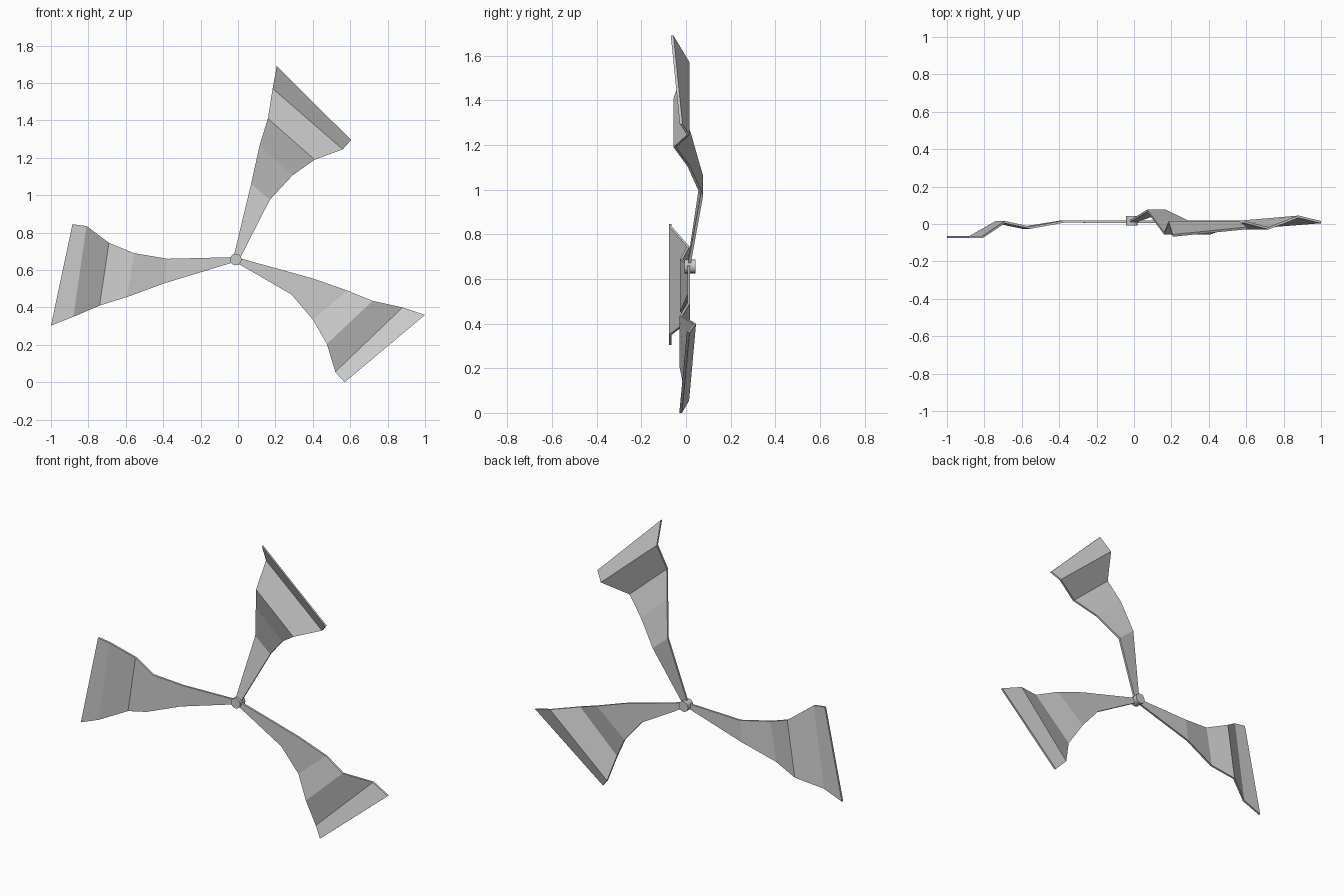
import bpy, bmesh, math

HALF = 0.006  # half of the sheet thickness
HUB = (-0.012, 0.656)

# Each station across a blade: (x, y, z) of one edge, then of the other edge
upper = [
    ((-0.025, 0.012, 0.665), (0.004, 0.012, 0.650)),
    ((0.07, 0.071, 1.06), (0.17, 0.071, 0.975)),
    ((0.115, 0.012, 1.265), (0.29, 0.012, 1.105)),
    ((0.16, -0.05, 1.41), (0.41, -0.05, 1.19)),
    ((0.185, 0.01, 1.57), (0.56, 0.01, 1.245)),
    ((0.207, -0.062, 1.69), (0.605, -0.022, 1.295)),
]
left = [
    ((-0.012, 0.012, 0.669), (-0.012, 0.012, 0.645)),
    ((-0.375, 0.013, 0.66), (-0.39, 0.013, 0.53)),
    ((-0.555, -0.02, 0.69), (-0.595, -0.02, 0.455)),
    ((-0.69, 0.01, 0.745), (-0.74, 0.01, 0.41)),
    ((-0.81, -0.07, 0.835), (-0.88, -0.07, 0.35)),
    ((-0.885, -0.07, 0.845), (-1.0, -0.07, 0.303)),
]
lower = [
    ((-0.005, 0.012, 0.667), (-0.018, 0.012, 0.645)),
    ((0.40, 0.012, 0.555), (0.285, 0.012, 0.47)),
    ((0.585, 0.012, 0.49), (0.40, 0.012, 0.335)),
    ((0.72, -0.023, 0.435), (0.475, -0.023, 0.205)),
    ((0.88, 0.039, 0.40), (0.52, 0.008, 0.055)),
    ((1.0, 0.01, 0.36), (0.57, -0.024, 0.0)),
]


def make_object(name, bm):
    bmesh.ops.recalc_face_normals(bm, faces=bm.faces)
    mesh = bpy.data.meshes.new(name)
    bm.to_mesh(mesh)
    bm.free()
    obj = bpy.data.objects.new(name, mesh)
    bpy.context.collection.objects.link(obj)
    return obj


def blade(name, stations):
    """Folded sheet: loft a thin four-sided section through the stations."""
    bm = bmesh.new()
    rings = []
    for a, b in stations:
        corners = [(a, -HALF), (b, -HALF), (b, HALF), (a, HALF)]
        rings.append([bm.verts.new((p[0], p[1] + d, p[2])) for p, d in corners])
    for r, s in zip(rings, rings[1:]):
        for i in range(4):
            j = (i + 1) % 4
            bm.faces.new((r[i], r[j], s[j], s[i]))
    bm.faces.new(rings[0])
    bm.faces.new(rings[-1])
    return make_object(name, bm)


# Three folded blades
for name, stations in (("upper_blade", upper), ("left_blade", left), ("lower_blade", lower)):
    blade(name, stations)

# Central hub pin, axis along y
bpy.ops.mesh.primitive_cylinder_add(vertices=16, radius=0.031, depth=0.05,
                                    location=(HUB[0], 0.018, HUB[1]),
                                    rotation=(math.pi / 2, 0, 0))
hub = bpy.context.object
hub.name = "hub"
bpy.ops.object.shade_smooth_by_angle()
